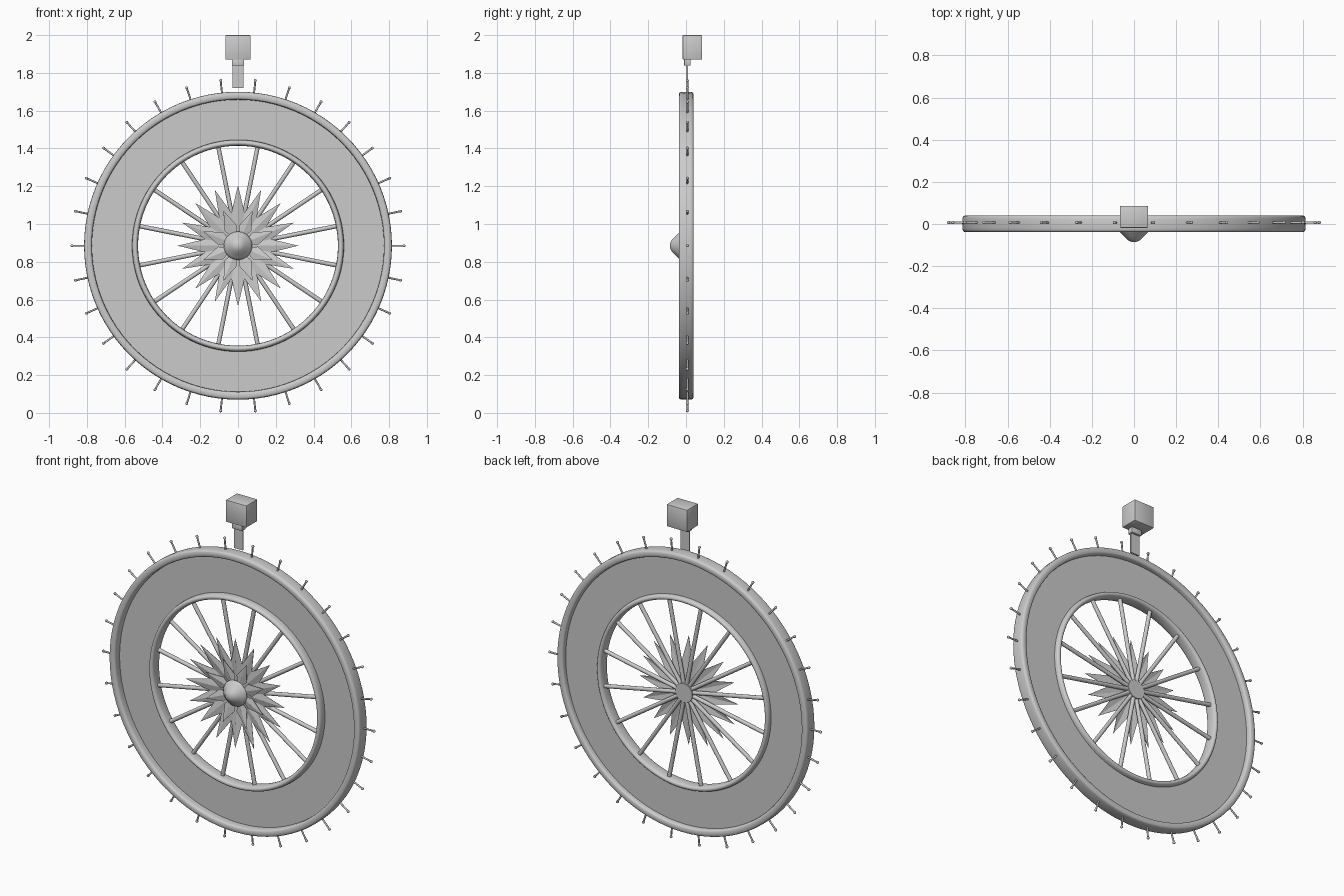
import bpy, bmesh
from math import cos, sin, pi, radians
from mathutils import Matrix, Vector

CENTER = Vector((0, 0.007, 0.885))   # wheel axle, axis along y

cube = bpy.data.objects.get("Cube")
if cube:
    bpy.data.objects.remove(cube, do_unlink=True)

grey = bpy.data.materials.new("plain_grey")
grey.diffuse_color = (0.6, 0.6, 0.6, 1)
grey.use_nodes = True
grey.node_tree.nodes["Principled BSDF"].inputs["Base Color"].default_value = (0.6, 0.6, 0.6, 1)


def finish(bm, name, smooth=None, location=CENTER):
    bmesh.ops.recalc_face_normals(bm, faces=bm.faces)
    mesh = bpy.data.meshes.new(name)
    bm.to_mesh(mesh)
    bm.free()
    mesh.materials.append(grey)
    obj = bpy.data.objects.new(name, mesh)
    obj.location = location
    bpy.context.collection.objects.link(obj)
    if smooth:
        bpy.ops.object.select_all(action='DESELECT')
        obj.select_set(True)
        bpy.context.view_layer.objects.active = obj
        bpy.ops.object.shade_smooth_by_angle(angle=radians(smooth))
    return obj


def revolve(name, profile, closed=True, steps=96, smooth=40):
    """Spin a (radius, y) profile around the axle."""
    bm = bmesh.new()
    verts = [bm.verts.new((r, y, 0)) for r, y in profile]
    edges = [bm.edges.new(pair) for pair in zip(verts, verts[1:])]
    if closed:
        edges.append(bm.edges.new((verts[-1], verts[0])))
    bmesh.ops.spin(bm, geom=verts + edges, cent=(0, 0, 0), axis=(0, 1, 0),
                   angle=2 * pi, steps=steps, use_merge=True)
    bmesh.ops.remove_doubles(bm, verts=bm.verts, dist=1e-5)
    return finish(bm, name, smooth)


def tube_profile(radius, half_r, half_y, y, power, count=20):
    """Rounded oval cross-section; lower power is boxier."""
    def curve(v):
        return abs(v) ** power * (1 if v > 0 else -1)
    angles = [2 * pi * i / count for i in range(count)]
    return [(radius + half_r * curve(cos(a)), y + half_y * curve(sin(a))) for a in angles]


def box(name, size, location, bevel=0.0):
    bm = bmesh.new()
    bmesh.ops.create_cube(bm, size=1, matrix=Matrix.Diagonal((*size, 1)))
    if bevel:
        bmesh.ops.bevel(bm, geom=bm.edges[:], offset=bevel, segments=2,
                        profile=0.5, affect='EDGES')
    return finish(bm, name, 35 if bevel else None, location)


def radial_rods(name, count, start, end, radius, offset, ball=0.0):
    """Rods pointing outwards around the axle, with optional round heads."""
    bm = bmesh.new()
    for i in range(count):
        turn = Matrix.Rotation(2 * pi * i / count + offset, 4, 'Y')
        along = turn @ Matrix.Translation((0, 0, (start + end) / 2))
        bmesh.ops.create_cone(bm, cap_ends=True, segments=12, radius1=radius,
                              radius2=radius, depth=end - start, matrix=along)
        if ball:
            bmesh.ops.create_uvsphere(bm, u_segments=10, v_segments=6, radius=ball,
                                      matrix=turn @ Matrix.Translation((0, 0, end)))
    return finish(bm, name, 40)


def petals(name, count, length, widest, half_width, y_root, y_tip, offset=0.0):
    """Thin folded kite petals that lean forward towards their tips."""
    bm = bmesh.new()
    y_mid = y_root + (y_tip - y_root) * widest / length
    for i in range(count):
        turn = Matrix.Rotation(2 * pi * i / count + offset, 3, 'Y')
        for side in (-1, 1):
            points = [(0, y_root, 0.03), (side * half_width, y_mid + 0.004, widest),
                      (0, y_tip, length), (0, y_mid - 0.004, widest)]
            bm.faces.new([bm.verts.new(turn @ Vector(p)) for p in points])
    bmesh.ops.remove_doubles(bm, verts=bm.verts, dist=1e-5)
    obj = finish(bm, name)
    thick = obj.modifiers.new("thickness", 'SOLIDIFY')
    thick.thickness = 0.002
    return obj


# Wheel: outer rim, flat disc and inner ring
revolve("outer_rim", tube_profile(0.794, 0.021, 0.039, -0.006, 0.5))
revolve("wheel_disc", [(0.545, -0.001), (0.79, -0.001), (0.79, 0.004), (0.545, 0.004)])
revolve("inner_ring", tube_profile(0.545, 0.016, 0.036, -0.006, 0.8))

# Spokes and the pins around the rim
radial_rods("spokes", 16, 0.03, 0.545, 0.0115, pi / 16)
radial_rods("rim_pins", 30, 0.80, 0.879, 0.005, radians(6), ball=0.008)

# Hub: rounded cone in front, flat cap behind
revolve("hub", [(0, -0.093), (0.014, -0.091), (0.03, -0.083), (0.048, -0.064),
                (0.064, -0.049), (0.073, -0.040), (0.075, -0.032), (0.06, -0.022),
                (0.055, 0.014), (0, 0.014)], closed=False, steps=48)

# Star-shaped petals around the hub
petals("long_petals", 16, 0.32, 0.17, 0.036, -0.012, -0.034)
petals("short_petals", 8, 0.2, 0.1, 0.036, -0.022, -0.04, pi / 8)

# Hanger above the wheel
box("hanger_strip", (0.058, 0.008, 0.125), (0, 0.007, 1.7825))
box("hanger_collar", (0.066, 0.034, 0.036), (0, 0.007, 1.856), 0.003)
box("hanger_block", (0.134, 0.104, 0.13), (0, 0.034, 1.935), 0.005)
